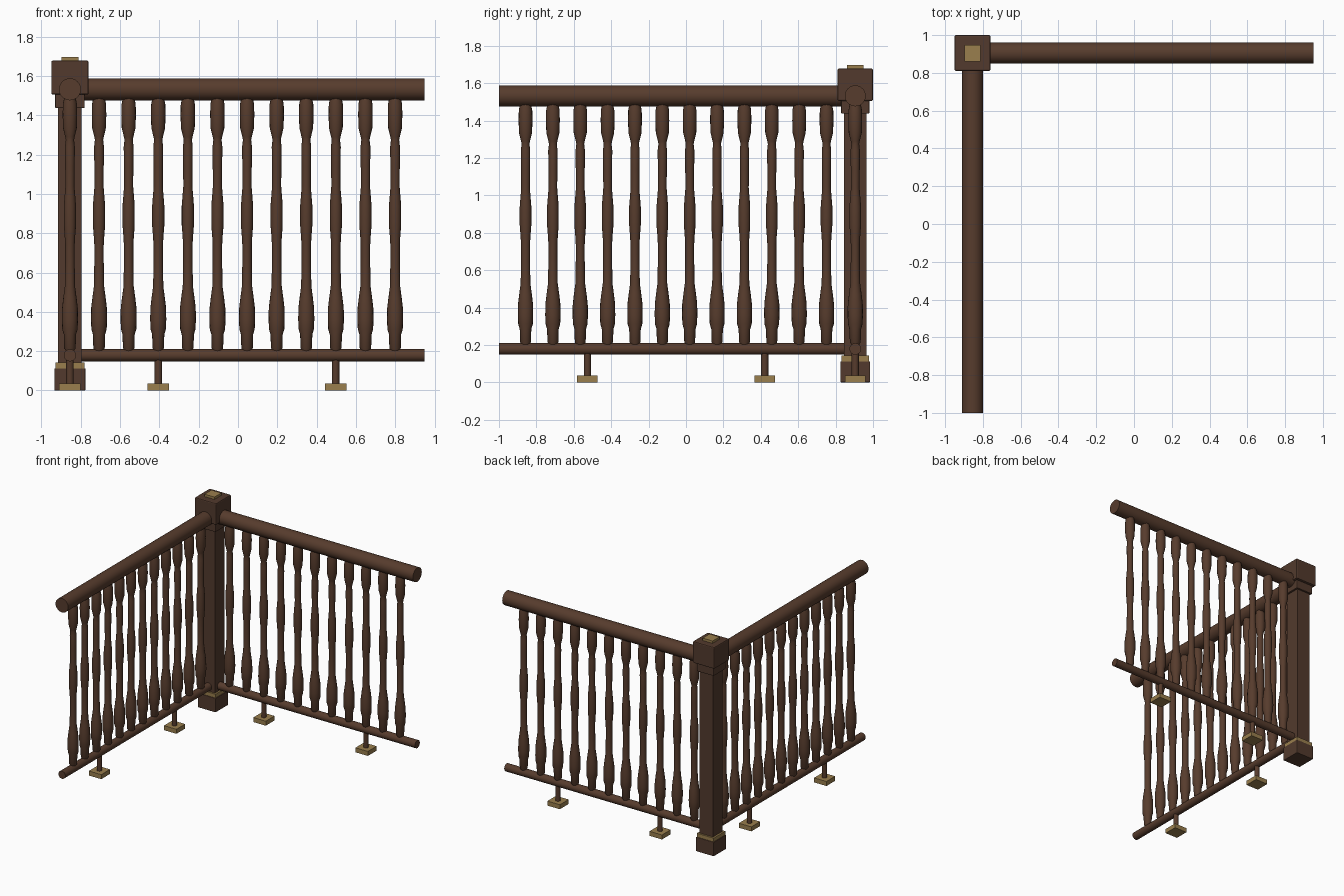
import bpy, math
from mathutils import Vector

if "Cube" in bpy.data.objects:
    bpy.data.objects.remove(bpy.data.objects["Cube"])

PX, PY = -0.855, 0.905          # corner post position
TOP_Z, LOW_Z = 1.532, 0.179     # rail centre heights


def material(name, color):
    m = bpy.data.materials.new(name)
    m.diffuse_color = (*color, 1)
    m.use_nodes = True
    m.node_tree.nodes["Principled BSDF"].inputs["Base Color"].default_value = m.diffuse_color
    return m


WOOD = material("dark_wood", (0.095, 0.045, 0.026))
POST = material("post_wood", (0.085, 0.042, 0.026))
BRASS = material("brass", (0.32, 0.21, 0.075))


def finish(name, mat, smooth=False):
    o = bpy.context.object
    o.name = name
    o.data.materials.append(mat)
    if smooth:
        bpy.ops.object.shade_smooth_by_angle(angle=math.radians(40))
    return o


def box(name, x, y, z0, z1, w, mat, bevel=0.0):
    bpy.ops.mesh.primitive_cube_add(size=1, location=(x, y, (z0 + z1) / 2))
    o = bpy.context.object
    o.scale = (w, w, z1 - z0)
    bpy.ops.object.transform_apply(location=False, rotation=False, scale=True)
    if bevel:
        b = o.modifiers.new("bevel", "BEVEL")
        b.width = bevel
        b.segments = 2
    return finish(name, mat)


def rod(name, a, b, r, mat, sides=24):
    a, b = Vector(a), Vector(b)
    d = b - a
    bpy.ops.mesh.primitive_cylinder_add(vertices=sides, radius=r, depth=d.length, location=(a + b) / 2)
    bpy.context.object.rotation_euler = d.to_track_quat("Z", "Y").to_euler()
    return finish(name, mat, True)


# turned baluster profile: (radius, height)
PROFILE = [(0.008, 0.182), (0.029, 0.215), (0.031, 0.285), (0.039, 0.312),
           (0.041, 0.36), (0.040, 0.42), (0.034, 0.47), (0.026, 0.53),
           (0.024, 0.65), (0.024, 0.74), (0.027, 0.79), (0.031, 0.84),
           (0.031, 0.94), (0.027, 0.99), (0.023, 1.04), (0.024, 1.14),
           (0.025, 1.24), (0.021, 1.275), (0.024, 1.29), (0.035, 1.335), (0.037, 1.40),
           (0.036, 1.455), (0.028, 1.495)]


def baluster_mesh(sides=16):
    verts, faces = [], []
    for r, z in PROFILE:
        for i in range(sides):
            a = 2 * math.pi * i / sides
            verts.append((r * math.cos(a), r * math.sin(a), z))
    for k in range(len(PROFILE) - 1):
        for i in range(sides):
            j = (i + 1) % sides
            faces.append((k * sides + i, k * sides + j, (k + 1) * sides + j, (k + 1) * sides + i))
    faces.append(tuple(reversed(range(sides))))
    faces.append(tuple(range(len(verts) - sides, len(verts))))
    me = bpy.data.meshes.new("baluster")
    me.from_pydata(verts, [], faces)
    me.materials.append(WOOD)
    me.polygons.foreach_set("use_smooth", [True] * (len(faces) - 2) + [False] * 2)
    return me


MESH = baluster_mesh()


def baluster(name, x, y):
    o = bpy.data.objects.new(name, MESH)
    o.location = (x, y, 0)
    bpy.context.collection.objects.link(o)


def foot(name, x, y):
    box(name + "_plate", x, y, 0, 0.036, 0.11, BRASS)
    rod(name + "_stem", (x, y, 0.03), (x, y, LOW_Z), 0.019, WOOD, 16)


# corner post
box("post_base", PX, PY, 0, 0.113, 0.158, POST, 0.004)
box("post_base_collar", PX, PY, 0.113, 0.143, 0.148, BRASS)
box("post_shaft", PX, PY, 0.10, 1.50, 0.12, POST)
box("post_neck", PX, PY, 1.437, 1.51, 0.15, POST, 0.004)
box("post_cap", PX, PY, 1.505, 1.678, 0.19, POST, 0.008)
box("cap_plate", PX, PY, 1.67, 1.697, 0.087, BRASS)

# rails
for label, z, r in (("handrail", TOP_Z, 0.056), ("bottom_rail", LOW_Z, 0.031)):
    rod("back_" + label, (PX, PY, z), (0.95, PY, z), r, WOOD)
    rod("side_" + label, (PX, PY, z), (PX, -1.0, z), r, WOOD)

# balusters
for i in range(11):
    baluster(f"back_baluster_{i}", -0.707 + 0.1506 * i, PY)
for i in range(12):
    baluster(f"side_baluster_{i}", PX, -0.858 + 0.1463 * i)

# support feet
for i, x in enumerate((-0.405, 0.497)):
    foot(f"back_foot_{i}", x, PY)
for i, y in enumerate((-0.527, 0.421)):
    foot(f"side_foot_{i}", PX, y)
